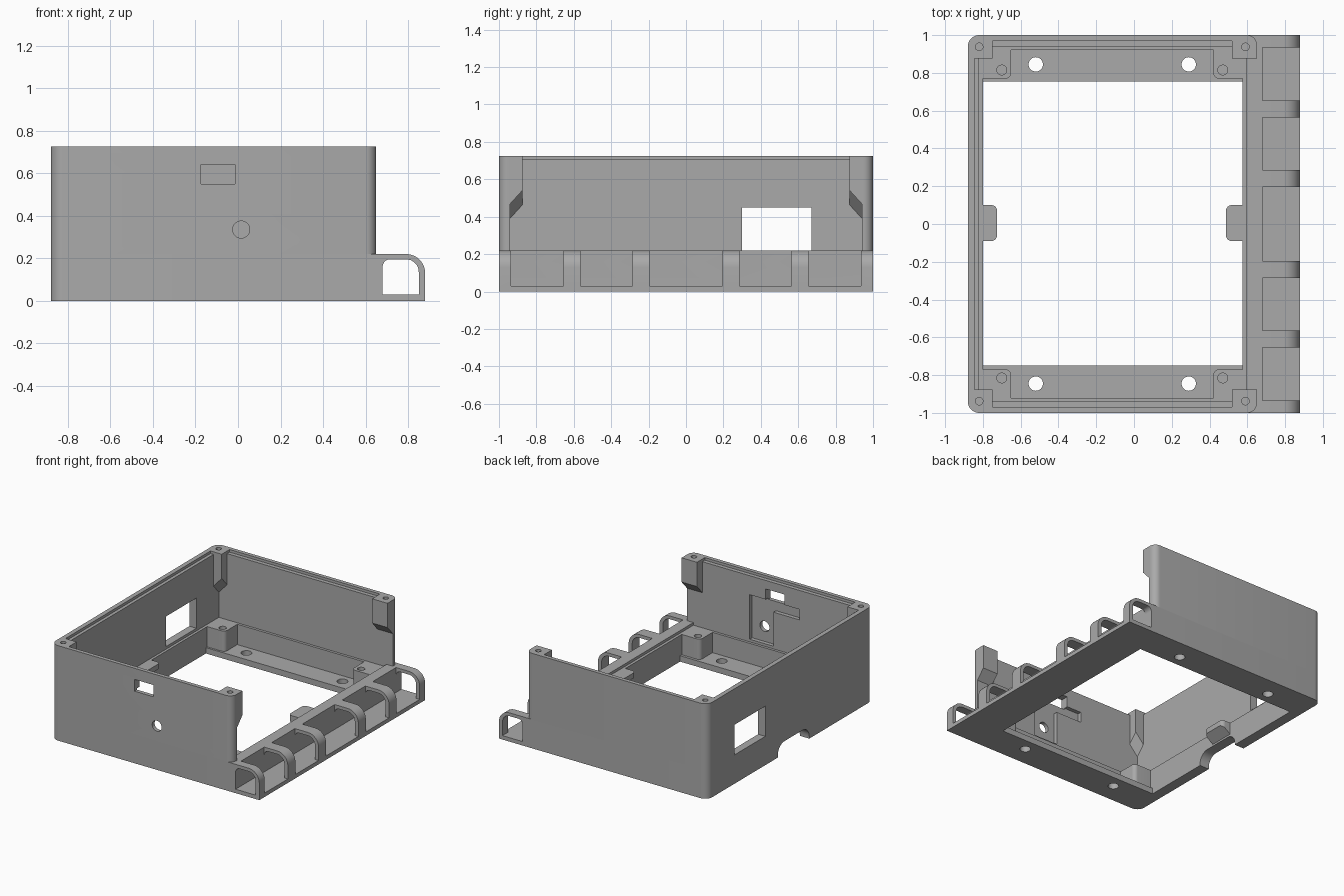
import bpy, bmesh, math
from mathutils import Vector

cube = bpy.data.objects.get("Cube")
if cube:
    bpy.data.objects.remove(cube)

grey = bpy.data.materials.new("plain grey")
grey.use_nodes = True
GREY = (0.4, 0.4, 0.4, 1)
grey.diffuse_color = GREY
grey.node_tree.nodes["Principled BSDF"].inputs["Base Color"].default_value = GREY

PLACE = {"x": lambda a, b, h: (h, a, b),
         "y": lambda a, b, h: (a, h, b),
         "z": lambda a, b, h: (a, b, h)}


def rounded(corners, steps=8):
    """Turn (a, b, radius) corners into an outline with arcs."""
    out = []
    for i, (a, b, r) in enumerate(corners):
        p = Vector((a, b))
        if not r:
            out.append(p)
            continue
        u = (Vector(corners[i - 1][:2]) - p).normalized()
        v = (Vector(corners[(i + 1) % len(corners)][:2]) - p).normalized()
        centre = p + (u + v) * r
        for k in range(steps + 1):
            t = math.pi / 2 * k / steps
            out.append(centre - v * r * math.cos(t) - u * r * math.sin(t))
    return out


def prism(name, outline, lo, hi, axis="z"):
    bm = bmesh.new()
    place = PLACE[axis]
    ends = [[bm.verts.new(place(p[0], p[1], h)) for p in outline] for h in (lo, hi)]
    n = len(outline)
    bm.faces.new(ends[0])
    bm.faces.new(ends[1])
    for i in range(n):
        j = (i + 1) % n
        bm.faces.new((ends[0][i], ends[0][j], ends[1][j], ends[1][i]))
    bmesh.ops.recalc_face_normals(bm, faces=bm.faces)
    mesh = bpy.data.meshes.new(name)
    bm.to_mesh(mesh)
    bm.free()
    mesh.materials.append(grey)
    obj = bpy.data.objects.new(name, mesh)
    bpy.context.collection.objects.link(obj)
    return obj


def rect(a0, a1, b0, b1, r=(0, 0, 0, 0)):
    return rounded([(a0, b0, r[0]), (a1, b0, r[1]), (a1, b1, r[2]), (a0, b1, r[3])])


def box(name, x0, x1, y0, y1, z0, z1):
    return prism(name, rect(x0, x1, y0, y1), z0, z1)


def rod(x, y, r, lo, hi, axis="z"):
    ring = [(x + r * math.cos(k * math.pi / 16), y + r * math.sin(k * math.pi / 16))
            for k in range(32)]
    return prism("drill", ring, lo, hi, axis)


def combine(obj, tool, operation="DIFFERENCE"):
    """Apply a boolean and discard the tool."""
    mod = obj.modifiers.new("cut", "BOOLEAN")
    mod.operation, mod.solver, mod.object = operation, "EXACT", tool
    graph = bpy.context.evaluated_depsgraph_get()
    mesh = bpy.data.meshes.new_from_object(obj.evaluated_get(graph))
    obj.modifiers.clear()
    obj.data = mesh
    bpy.data.objects.remove(tool)


def bevel_under(obj, point, normal):
    """Slice away the underside of a block along a sloping plane."""
    bm = bmesh.new()
    bm.from_mesh(obj.data)
    cut = bmesh.ops.bisect_plane(bm, geom=bm.verts[:] + bm.edges[:] + bm.faces[:],
                                 plane_co=point, plane_no=normal, clear_inner=True)
    edges = [e for e in cut["geom_cut"] if isinstance(e, bmesh.types.BMEdge)]
    bmesh.ops.holes_fill(bm, edges=edges)
    bmesh.ops.recalc_face_normals(bm, faces=bm.faces)
    bm.to_mesh(obj.data)
    bm.free()


LEDGE, TOP = 0.22, 0.725

# Base frame: cavity leaves a floor strip at each end and four standoffs
base = prism("base_frame", rect(-0.88, 0.66, -1, 1, (0.06, 0, 0, 0.06)), 0, LEDGE)
combine(base, box("ledge_step", -0.82, 0.596, -0.94, 0.94, 0.2, 0.4))
r = 0.03
cavity = rounded([(-0.65, -0.92, 0), (0.42, -0.92, 0), (0.42, -0.77, r), (0.575, -0.77, 0),
                  (0.575, 0.77, 0), (0.42, 0.77, r), (0.42, 0.92, 0), (-0.65, 0.92, 0),
                  (-0.65, 0.77, r), (-0.8, 0.77, 0), (-0.8, -0.77, 0), (-0.65, -0.77, r)])
combine(base, prism("cavity", cavity, 0.045, 0.4))
combine(base, box("opening", -0.8, 0.575, -0.75, 0.755, -0.1, 0.1))
for s in (-1, 1):
    for x in (-0.52, 0.29):
        combine(base, rod(x, s * 0.845, 0.038, -0.1, 0.1))
    for x in (-0.7, 0.47):
        combine(base, rod(x, s * 0.815, 0.026, 0.08, 0.4))
# Cable notch under the closed side
combine(base, prism("notch", rect(-0.23, 0.15, -0.1, 0.095, (0, 0, 0.08, 0.08)),
                    -1, -0.7, "x"))

# Cable guide: hollow rail opened into ribs
guide = prism("cable_guide", rect(0.66, 0.88, 0, LEDGE, (0, 0, 0.09, 0)), -1, 1, "y")
combine(guide, prism("duct", rect(0.68, 0.85, 0.03, 0.195, (0, 0, 0.06, 0.035)),
                     -1.1, 1.1, "y"))
for y0, y1 in ((-0.935, -0.655), (-0.565, -0.285), (-0.195, 0.195),
               (0.285, 0.565), (0.655, 0.935)):
    combine(guide, box("slot", 0.68, 1, y0, y1, 0.03, 0.4))

# Three upper walls, open on one side
walls = prism("upper_walls", rect(-0.88, 0.65, -1, 1, (0.06, 0.05, 0.05, 0.06)), LEDGE, TOP)
combine(walls, box("inside", -0.82, 1, -0.94, 0.94, 0, 1))
combine(walls, box("lid_seat_long", -0.75, 0.52, -0.97, 0.97, TOP - 0.02, 1))
combine(walls, box("lid_seat_wide", -0.845, 0.3, -0.875, 0.875, TOP - 0.02, 1))

# Openings in the walls, with the stepped pocket behind the front ones
combine(walls, box("side_window", -1, -0.7, 0.3, 0.67, 0.1, 0.45))
combine(walls, box("front_window", -0.175, -0.015, -1.1, -0.9, 0.55, 0.64))
combine(walls, rod(0.015, 0.335, 0.04, -1.1, -0.9, "y"))
pocket = [(-0.08, 0.1), (0.12, 0.1), (0.12, 0.56), (-0.3, 0.56), (-0.3, 0.48), (-0.08, 0.48)]
combine(walls, prism("pocket", pocket, -0.97, -0.9, "y"))

# Corner screw posts with sloping undersides
for s in (-1, 1):
    ya, yb = sorted((s * 0.875, s * 0.945))
    left = box("closed_side_post", -0.825, -0.75, ya, yb, 0.3, TOP)
    bevel_under(left, (-0.75, s * 0.875, 0.54), (-1.1, s * 1.1, 1))
    right = box("open_side_post", 0.52, 0.65, ya, yb, 0.3, TOP)
    bevel_under(right, (0.52, s * 0.875, 0.54), (0, s * 1.1, 1))
    for post, x in ((left, -0.82), (right, 0.59)):
        combine(walls, post, "UNION")
        combine(walls, rod(x, s * 0.938, 0.02, 0.6, 0.8))

# Rounded retaining tabs at mid length, tapered beneath
tabs = []
for side, root, tip in (("closed", -0.81, -0.725), ("open", 0.585, 0.487)):
    lo, hi = min(root, tip), max(root, tip)
    radii = (0, 0.03, 0.03, 0) if tip > root else (0.03, 0, 0, 0.03)
    tab = prism(side + "_side_tab", rect(lo, hi, -0.09, 0.1, radii), 0.1, 0.2)
    bevel_under(tab, (tip, 0, 0.16), ((root - tip) * 8, 0, 1))
    tabs.append(tab)

# Smooth the rounded corners only
bpy.ops.object.select_all(action="DESELECT")
for obj in [base, guide, walls] + tabs:
    obj.select_set(True)
bpy.context.view_layer.objects.active = base
bpy.ops.object.shade_smooth_by_angle(angle=math.radians(30))
